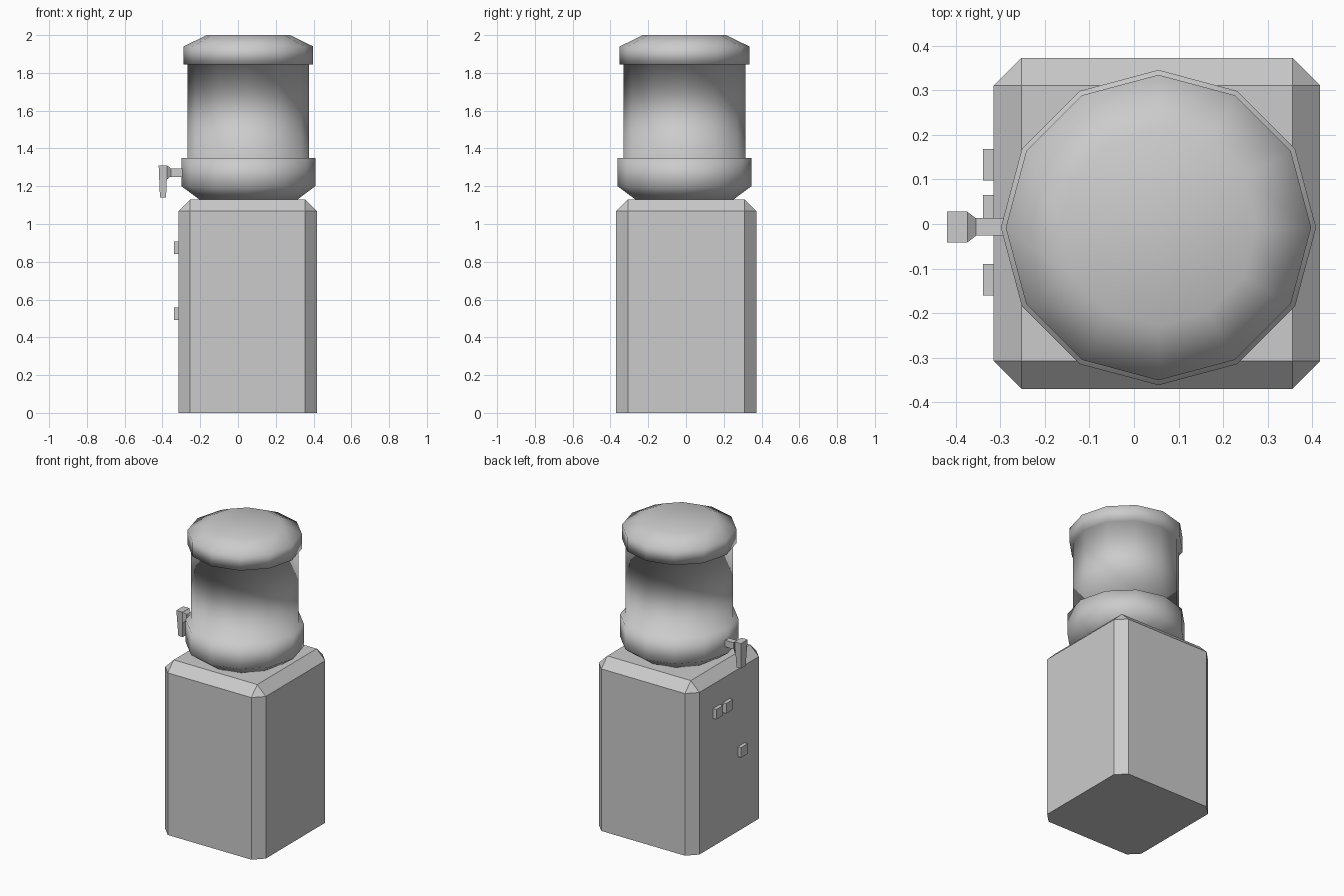
import bpy, bmesh, math
from mathutils import Vector

cube = bpy.data.objects.get("Cube")
if cube:
    bpy.data.objects.remove(cube, do_unlink=True)

grey = bpy.data.materials.new("plain grey")
grey.use_nodes = True
grey.diffuse_color = (0.6, 0.6, 0.6, 1)
grey.node_tree.nodes["Principled BSDF"].inputs["Base Color"].default_value = (0.6, 0.6, 0.6, 1)


def finish(name, bm, smooth=False):
    bmesh.ops.recalc_face_normals(bm, faces=bm.faces)
    mesh = bpy.data.meshes.new(name)
    bm.to_mesh(mesh)
    bm.free()
    mesh.materials.append(grey)
    for p in mesh.polygons:
        p.use_smooth = smooth
    ob = bpy.data.objects.new(name, mesh)
    bpy.context.collection.objects.link(ob)
    return ob


def box_mesh(low, high):
    low, high = Vector(low), Vector(high)
    bm = bmesh.new()
    bmesh.ops.create_cube(bm, size=1)
    for v in bm.verts:
        v.co = (low + high) / 2 + v.co * (high - low)
    return bm


def taper(bm, axis, at_low, scale):
    """Scale the end at the low or high side of an axis about its own centre."""
    pick = min if at_low else max
    end = pick(v.co[axis] for v in bm.verts)
    verts = [v for v in bm.verts if abs(v.co[axis] - end) < 1e-5]
    mid = sum((v.co for v in verts), Vector()) / len(verts)
    for v in verts:
        v.co = mid + (v.co - mid) * scale


def lathe(name, profile, centre, sides):
    bm = bmesh.new()
    rings = []
    for r, z in profile:
        angles = [2 * math.pi * i / sides for i in range(sides)]
        rings.append([bm.verts.new((centre[0] + r * math.cos(a),
                                    centre[1] + r * math.sin(a), z)) for a in angles])
    for a, b in zip(rings, rings[1:]):
        for i in range(sides):
            j = (i + 1) % sides
            bm.faces.new((a[i], a[j], b[j], b[i]))
    bm.faces.new(rings[0])
    bm.faces.new(rings[-1])
    return finish(name, bm, smooth=True)


# Cabinet: every edge chamfered except those around the base
bm = box_mesh((-0.315, -0.37, 0), (0.418, 0.373, 1.13))
edges = [e for e in bm.edges if max(v.co.z for v in e.verts) > 0.5]
bmesh.ops.bevel(bm, geom=edges, offset=0.062, offset_type='OFFSET',
                segments=1, affect='EDGES', profile=0.5)
finish("cabinet", bm)

# Water tank: collar, straight body and lid in one smooth twelve-sided turning
lathe("water_tank",
      [(0.26, 1.13), (0.354, 1.2), (0.354, 1.35), (0.322, 1.35),
       (0.322, 1.845), (0.343, 1.845), (0.343, 1.94), (0.22, 2.0)],
      (0.055, -0.008), 12)

# Tap: stem, flared neck and tapered spout
finish("tap_stem", box_mesh((-0.357, -0.026, 1.25), (-0.28, 0.013, 1.293)))
bm = box_mesh((-0.375, -0.042, 1.237), (-0.355, 0.028, 1.31))
taper(bm, 0, False, 0.56)
finish("tap_neck", bm)
bm = box_mesh((-0.42, -0.042, 1.14), (-0.374, 0.028, 1.31))
taper(bm, 2, True, 0.7)
finish("tap_spout", bm)

# Buttons on the tap side of the cabinet
for name, y, z in (("upper_button_back", 0.133, 0.875),
                   ("upper_button_middle", 0.03, 0.875),
                   ("lower_button", -0.125, 0.525)):
    finish(name, box_mesh((-0.339, y - 0.035, z - 0.033), (-0.31, y + 0.035, z + 0.033)))
